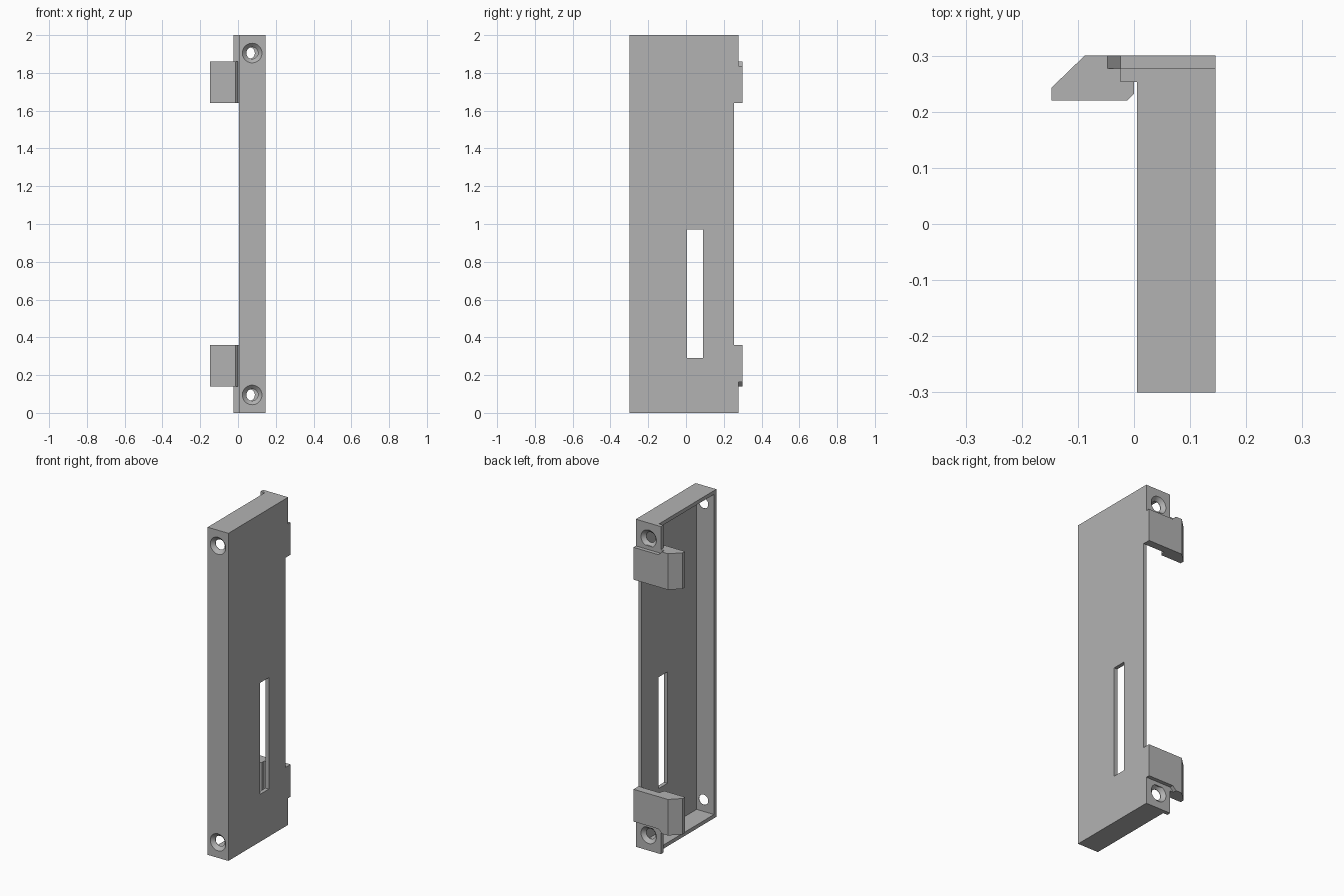
import bpy, bmesh
from math import radians
from mathutils import Matrix

cube = bpy.data.objects.get("Cube")
if cube:
    bpy.data.objects.remove(cube, do_unlink=True)

grey = bpy.data.materials.new("plain grey")
grey.use_nodes = True
colour = (0.45, 0.45, 0.45, 1)
grey.diffuse_color = colour
grey.node_tree.nodes["Principled BSDF"].inputs["Base Color"].default_value = colour

WALL = 0.023                    # sheet thickness
LEFT, RIM = 0.145, 0.005        # panel face and open rim, along x
FRONT, BACK = -0.3, 0.253       # tray ends, along y
HOLE_Z = 0.095                  # screw height above each end


def finish(name, bm):
    bmesh.ops.recalc_face_normals(bm, faces=bm.faces)
    mesh = bpy.data.meshes.new(name)
    bm.to_mesh(mesh)
    bm.free()
    mesh.materials.append(grey)
    obj = bpy.data.objects.new(name, mesh)
    bpy.context.collection.objects.link(obj)
    return obj


def prism(name, outline, low, high, axis="z"):
    """Extrude an outline along z (points are x, y) or along y (points are x, z)."""
    bm = bmesh.new()
    put = (lambda a, b, h: (a, b, h)) if axis == "z" else (lambda a, b, h: (a, h, b))
    rings = [[bm.verts.new(put(a, b, h)) for a, b in outline] for h in (low, high)]
    for ring in rings:
        bm.faces.new(ring)
    n = len(outline)
    for i in range(n):
        j = (i + 1) % n
        bm.faces.new((rings[0][i], rings[0][j], rings[1][j], rings[1][i]))
    return finish(name, bm)


def box(name, x, y, z):
    return prism(name, [(x[0], y[0]), (x[1], y[0]), (x[1], y[1]), (x[0], y[1])], *z)


def screw_cutter(x, y, z, inward):
    """Countersunk hole: a flared mouth at the outer face and a straight bore."""
    parts = []
    for r1, r2, start, end in ((0.062, 0.031, -0.01, 0.021), (0.031, 0.031, 0, 0.04)):
        bm = bmesh.new()
        turn = Matrix.Rotation(radians(-90 * inward), 4, "X")
        place = Matrix.Translation((x, y + inward * (start + end) / 2, z)) @ turn
        bmesh.ops.create_cone(bm, cap_ends=True, segments=40, radius1=r1,
                              radius2=r2, depth=end - start, matrix=place)
        parts.append(finish("screw_cutter", bm))
    return parts


def select(obj):
    bpy.ops.object.select_all(action="DESELECT")
    obj.select_set(True)
    bpy.context.view_layer.objects.active = obj


def cut(obj, cutters):
    select(obj)
    for cutter in cutters:
        cutter.hide_render = True
        mod = obj.modifiers.new("cut", "BOOLEAN")
        mod.operation, mod.solver, mod.object = "DIFFERENCE", "EXACT", cutter
        bpy.ops.object.modifier_apply(modifier=mod.name)
        bpy.data.objects.remove(cutter, do_unlink=True)
    bpy.ops.object.shade_smooth_by_angle(angle=radians(30))


def mirror_to_top(obj):
    """Repeat a lower part at the upper end, about the mid height."""
    obj.data.transform(Matrix.Translation((0, 0, -1)))
    obj.location.z = 1
    select(obj)
    mod = obj.modifiers.new("mirror", "MIRROR")
    mod.use_axis = (False, False, True)
    mod.use_mirror_merge = False
    bpy.ops.object.modifier_apply(modifier=mod.name)


# Tray: side panel with front, top and bottom walls, open at the back
tray = box("tray", (RIM, LEFT), (FRONT, BACK), (0, 2))
cutters = [
    box("cavity", (-0.1, LEFT - WALL), (FRONT + WALL, 0.4), (WALL, 2 - WALL)),
    box("slot", (0.1, 0.2), (0.005, 0.09), (0.29, 0.97)),
]
for z in (HOLE_Z, 2 - HOLE_Z):
    cutters += screw_cutter(0.075, FRONT, z, 1)
cut(tray, cutters)

# Screw tabs closing the back at each end
tabs = box("screw_tabs", (-0.024, LEFT), (BACK, BACK + 0.024), (0, 0.165))
cut(tabs, screw_cutter(0.058, BACK + 0.024, HOLE_Z, -1))
mirror_to_top(tabs)

# Hooked clips, relieved on the outside next to the screw heads
hook = [(LEFT, 0.3), (-0.088, 0.3), (-0.147, 0.243), (-0.147, 0.22),
        (-0.012, 0.22), (0, 0.232), (0, BACK), (LEFT, BACK)]
clips = prism("hook_clips", hook, 0.14, 0.36)
relief = [(-0.069, 0.118), (0.2, 0.118), (0.2, 0.163), (-0.024, 0.163)]
cut(clips, [prism("relief", relief, BACK + 0.024, 0.35, "y")])
mirror_to_top(clips)
